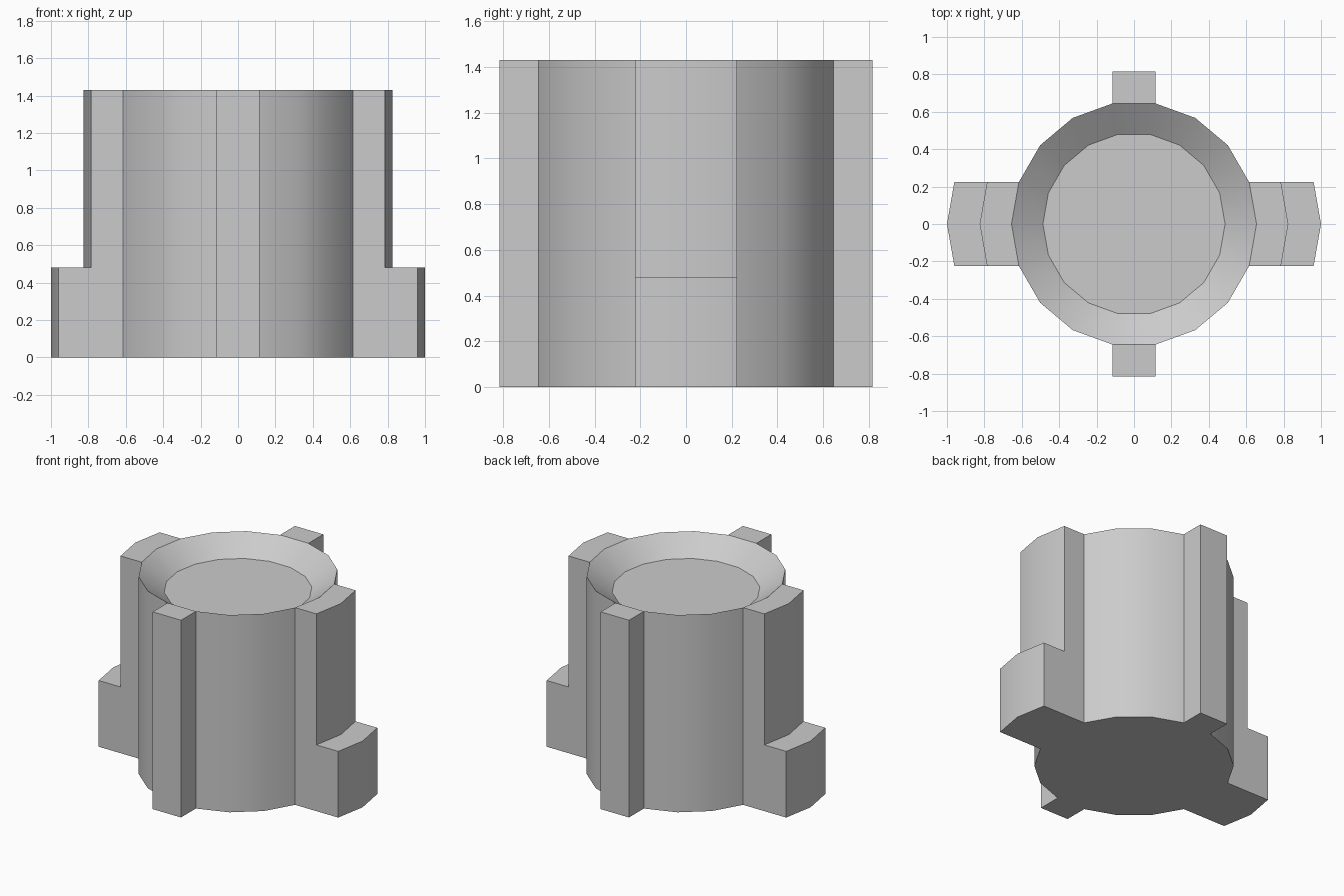
import bpy, bmesh
from math import sin, cos, pi, radians
from mathutils import Matrix

cube = bpy.data.objects.get("Cube")
if cube:
    bpy.data.objects.remove(cube, do_unlink=True)

SIDES, R, TOP = 18, 0.655, 1.43
FLOOR_R, DEPTH, STEP = 0.487, 0.12, 0.48

grey = bpy.data.materials.new("light grey")
grey.use_nodes = True
grey.diffuse_color = (0.6, 0.6, 0.6, 1)
grey.node_tree.nodes["Principled BSDF"].inputs["Base Color"].default_value = (0.6, 0.6, 0.6, 1)


def finish(name, bm):
    bmesh.ops.recalc_face_normals(bm, faces=bm.faces)
    mesh = bpy.data.meshes.new(name)
    bm.to_mesh(mesh)
    bm.free()
    mesh.materials.append(grey)
    obj = bpy.data.objects.new(name, mesh)
    bpy.context.collection.objects.link(obj)
    bpy.ops.object.select_all(action='DESELECT')
    obj.select_set(True)
    bpy.context.view_layer.objects.active = obj
    bpy.ops.object.shade_smooth_by_angle(angle=radians(30))
    return obj


def ring(bm, r, z):
    angles = [2 * pi * i / SIDES for i in range(SIDES)]
    return [bm.verts.new((r * cos(a), r * sin(a), z)) for a in angles]


# Round body with a shallow dished top; wall panels behind the lugs are left open
def build_body():
    bm = bmesh.new()
    rings = [ring(bm, R, 0), ring(bm, R, TOP), ring(bm, FLOOR_R, TOP - DEPTH)]
    behind_lugs = {0, 4, 8, 9, 13, 17}
    for level, (low, high) in enumerate(zip(rings, rings[1:])):
        for i in range(SIDES):
            if level == 0 and i in behind_lugs:
                continue
            j = (i + 1) % SIDES
            bm.faces.new((low[i], low[j], high[j], high[i]))
    bm.faces.new(rings[0][::-1])
    bm.faces.new(rings[2])
    finish("body", bm)


# Lug: one (radius, z) profile per row across its width, joined row to row
def build_lug(name, rows, angle):
    bm = bmesh.new()
    loops = [[bm.verts.new((x, y, z)) for x, z in profile] for y, profile in rows]
    for a, b in zip(loops, loops[1:]):
        for k in range(len(a) - 1):
            bm.faces.new((a[k], a[k + 1], b[k + 1], b[k]))
    bm.faces.new(loops[0])
    bm.faces.new(loops[-1][::-1])
    bmesh.ops.rotate(bm, verts=bm.verts, matrix=Matrix.Rotation(angle, 3, 'Z'))
    finish(name, bm)


def stepped(inset):
    outline = [(R, 0), (1, 0), (1, STEP), (0.825, STEP), (0.825, TOP), (R, TOP)]
    return [(x - inset, z) for x, z in outline]


build_body()

# Wide stepped lugs, bowed like the body wall
half = R * sin(2 * pi / SIDES)
bow = R * (1 - cos(2 * pi / SIDES))
wide = [(-half, stepped(bow)), (0, stepped(0)), (half, stepped(bow))]
build_lug("left_lug", wide, 0)
build_lug("right_lug", wide, pi)

# Narrow full-height lugs
flat = R * cos(pi / SIDES)
bar = [(flat, 0), (0.815, 0), (0.815, TOP), (flat, TOP)]
edge = R * sin(pi / SIDES)
narrow = [(-edge, bar), (edge, bar)]
build_lug("back_lug", narrow, pi / 2)
build_lug("front_lug", narrow, -pi / 2)
